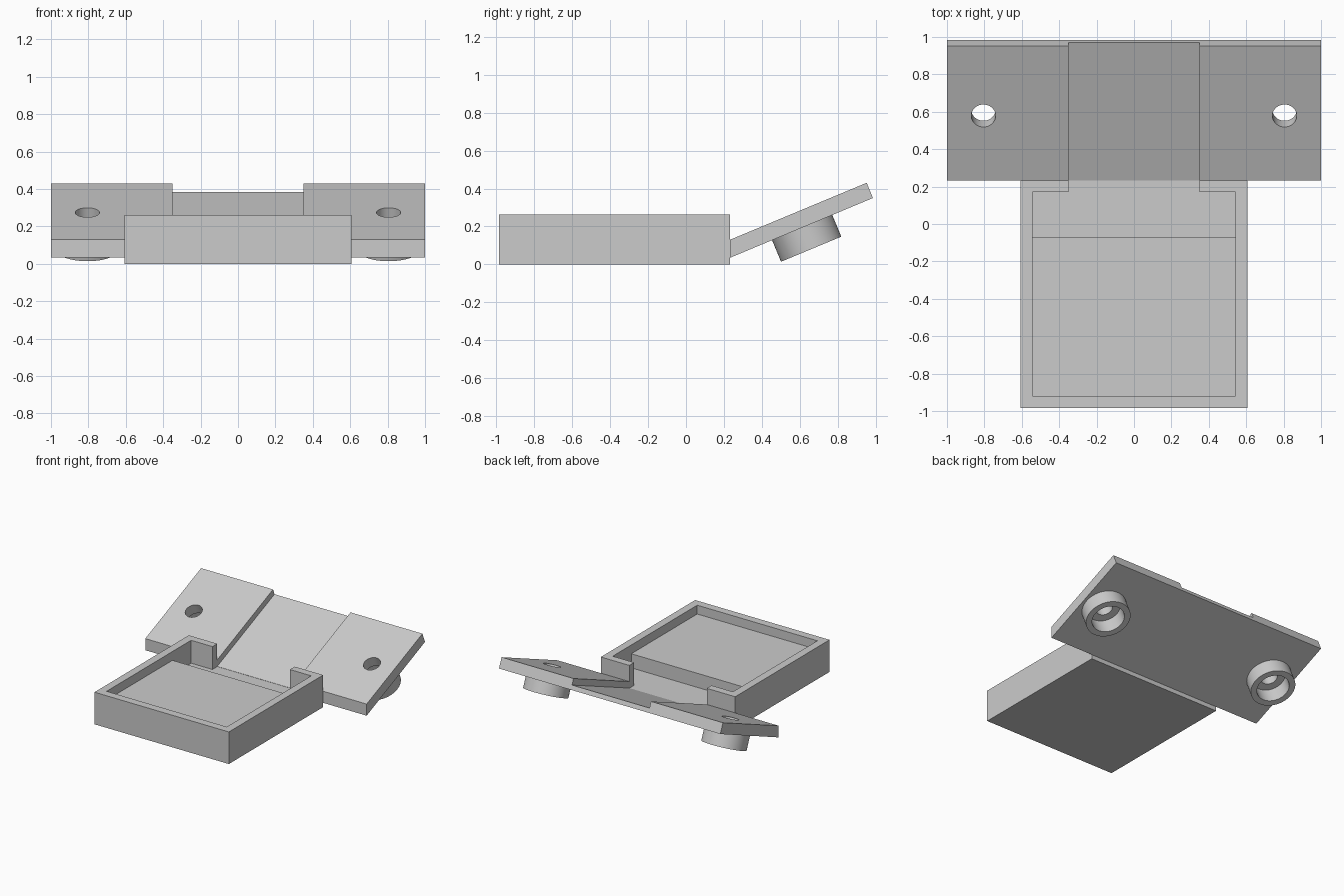
import bpy
import math
from mathutils import Matrix, Vector

if "Cube" in bpy.data.objects:
    bpy.data.objects.remove(bpy.data.objects["Cube"], do_unlink=True)

grey = bpy.data.materials.new("plain grey")
grey.use_nodes = True
grey.diffuse_color = (0.6, 0.6, 0.6, 1)
grey.node_tree.nodes["Principled BSDF"].inputs["Base Color"].default_value = (0.6, 0.6, 0.6, 1)


def prism(name, half_width, profile):
    """Extrude a (y, z) profile symmetrically along x."""
    n = len(profile)
    verts = [(x, y, z) for x in (-half_width, half_width) for y, z in profile]
    faces = [tuple(range(n))[::-1], tuple(range(n, 2 * n))]
    faces += [(i, (i + 1) % n, (i + 1) % n + n, i + n) for i in range(n)]
    mesh = bpy.data.meshes.new(name)
    mesh.from_pydata(verts, [], faces)
    mesh.materials.append(grey)
    obj = bpy.data.objects.new(name, mesh)
    bpy.context.collection.objects.link(obj)
    return obj


def block(name, half_width, y0, y1, z0, z1):
    return prism(name, half_width, [(y0, z0), (y1, z0), (y1, z1), (y0, z1)])


def rod(name, radius, start, end):
    """Cylinder between two points, in the tilt of the plate."""
    axis = end - start
    bpy.ops.mesh.primitive_cylinder_add(vertices=64, radius=radius, depth=axis.length)
    obj = bpy.context.object
    obj.name = name
    obj.data.transform(Matrix.Translation((start + end) / 2)
                       @ axis.to_track_quat('Z', 'Y').to_matrix().to_4x4())
    obj.data.materials.append(grey)
    return obj


def carve(obj, cutters):
    """Subtract each cutter, then discard it."""
    bpy.ops.object.select_all(action='DESELECT')
    bpy.context.view_layer.objects.active = obj
    obj.select_set(True)
    for cutter in cutters:
        cutter.hide_render = True
        mod = obj.modifiers.new("cut", 'BOOLEAN')
        mod.operation = 'DIFFERENCE'
        mod.solver = 'EXACT'
        mod.object = cutter
        bpy.ops.object.modifier_apply(modifier=mod.name)
        bpy.data.objects.remove(cutter, do_unlink=True)
    bpy.ops.object.shade_smooth_by_angle(angle=math.radians(30))


# Tray with a raised floor, a lower rear well and an opening in the rear wall
back = 0.232
tray = block("tray", 0.607, -0.985, back, 0, 0.262)
carve(tray, [
    block("floor_pocket", 0.543, -0.92, 0.17, 0.19, 0.5),
    block("rear_well", 0.543, -0.07, 0.17, 0.075, 0.5),
    block("rear_opening", 0.35, 0.1, 0.4, 0.075, 0.5),
])

# Tilted plate with a shallow central channel and two screw holes
plate = prism("tilted_plate", 1.0, [(back, 0.035), (0.985, 0.35), (0.952, 0.43), (back, 0.13)])
channel = prism("channel", 0.35, [(0.1, 0.022), (1.1, 0.437), (1.1, 0.8), (0.1, 0.8)])
down = Vector((0, 0.385, -0.923)).normalized()
tops = [Vector((side * 0.805, 0.578, 0.276)) for side in (-1, 1)]
carve(plate, [channel] + [rod("screw_hole", 0.065, p - down * 0.1, p + down * 0.2) for p in tops])

# Hollow round feet under the plate
for p, label in zip(tops, ("right_foot", "left_foot")):
    foot = rod(label, 0.172, p + down * 0.08, p + down * 0.212)
    carve(foot, [rod("bore", 0.125, p, p + down * 0.3)])
